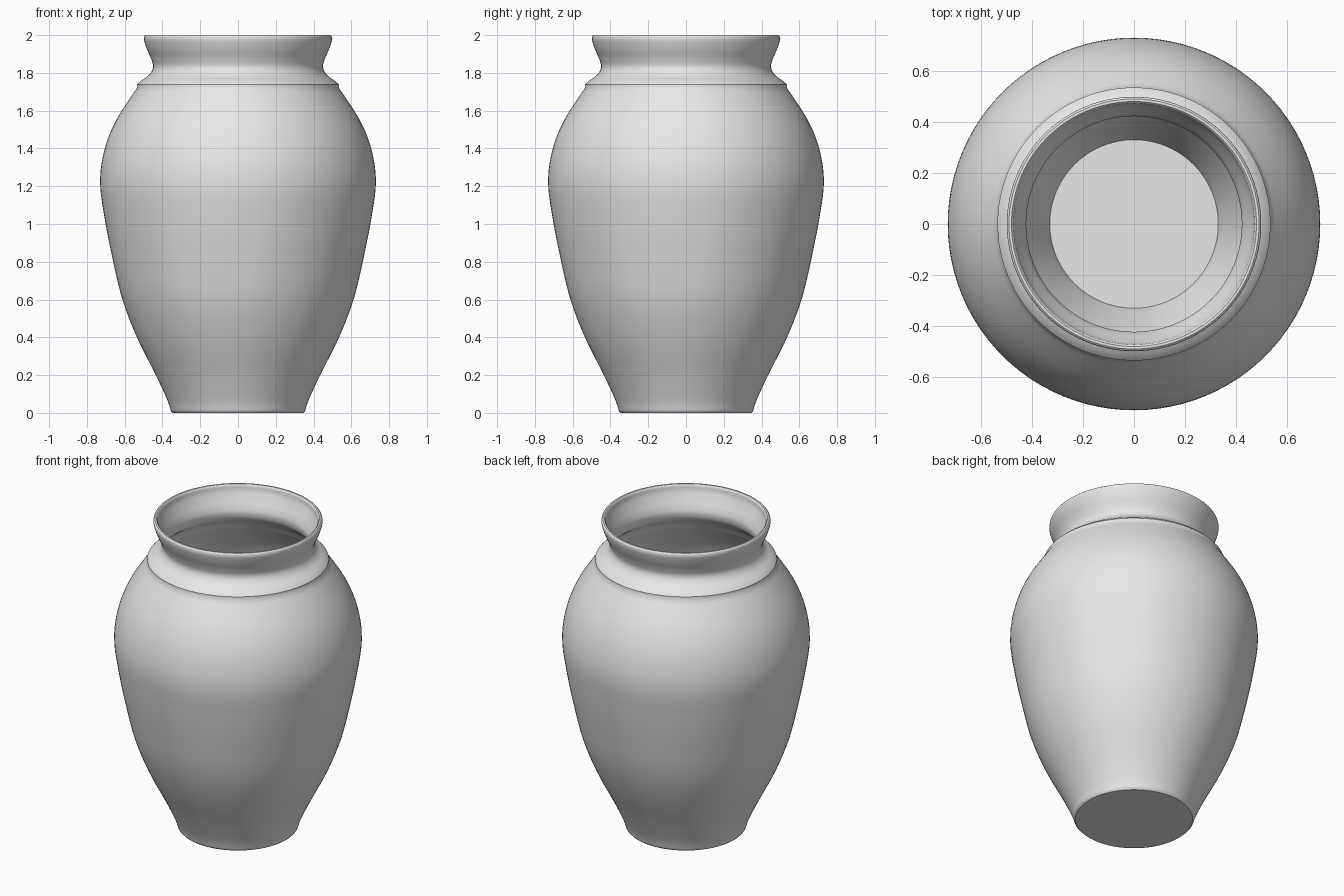
import bpy, math

if "Cube" in bpy.data.objects:
    bpy.data.objects.remove(bpy.data.objects["Cube"], do_unlink=True)

SIDES = 96


def smooth_curve(points, steps=5):
    """Catmull-Rom interpolation through (radius, height) points."""
    pts = [points[0]] + points + [points[-1]]
    out = []
    for a, b, c, d in zip(pts, pts[1:], pts[2:], pts[3:]):
        for s in range(steps):
            t = s / steps
            out.append(tuple(0.5 * (2 * q + (r - p) * t + (2 * p - 5 * q + 4 * r - s4) * t * t
                                    + (3 * q - p - 3 * r + s4) * t ** 3)
                             for p, q, r, s4 in zip(a, b, c, d)))
    return out + [points[-1]]


def lathe(name, profile, material):
    """Spin a profile around z, closing both ends with a disc."""
    verts, faces = [], []
    for r, z in profile:
        for i in range(SIDES):
            a = 2 * math.pi * i / SIDES
            verts.append((r * math.cos(a), r * math.sin(a), z))
    for k in range(len(profile) - 1):
        for i in range(SIDES):
            j = (i + 1) % SIDES
            low, high = k * SIDES, (k + 1) * SIDES
            faces.append((low + i, low + j, high + j, high + i))
    last = (len(profile) - 1) * SIDES
    faces.append(tuple(reversed(range(SIDES))))
    faces.append(tuple(range(last, last + SIDES)))
    mesh = bpy.data.meshes.new(name)
    mesh.from_pydata(verts, [], faces)
    mesh.materials.append(material)
    obj = bpy.data.objects.new(name, mesh)
    bpy.context.collection.objects.link(obj)
    bpy.ops.object.select_all(action="DESELECT")
    obj.select_set(True)
    bpy.context.view_layer.objects.active = obj
    bpy.ops.object.shade_smooth_by_angle(angle=math.radians(35))
    return obj


clay = bpy.data.materials.new("grey_clay")
clay.use_nodes = True
clay.diffuse_color = (0.8, 0.8, 0.8, 1)
clay.node_tree.nodes["Principled BSDF"].inputs["Base Color"].default_value = (0.8, 0.8, 0.8, 1)

# Outer body from foot to shoulder
body = smooth_curve([(0.355, 0.01), (0.375, 0.07), (0.435, 0.2), (0.535, 0.4), (0.612, 0.6),
                     (0.665, 0.82), (0.706, 1.03), (0.73, 1.22), (0.708, 1.39),
                     (0.645, 1.55), (0.535, 1.72)])
# Shoulder ledge, neck and flared outer rim
neck = smooth_curve([(0.535, 1.738), (0.515, 1.757), (0.47, 1.79), (0.45, 1.83),
                     (0.46, 1.875), (0.482, 1.925), (0.497, 1.97), (0.497, 1.992), (0.49, 2.0)])
# Inside of the rim and throat
throat = smooth_curve([(0.48, 2.0), (0.473, 1.99), (0.468, 1.96), (0.452, 1.92),
                       (0.43, 1.87), (0.423, 1.83), (0.44, 1.785), (0.5, 1.735)])
# Inner wall down to the floor
inside = smooth_curve([(0.515, 1.7), (0.615, 1.55), (0.678, 1.39), (0.7, 1.22), (0.676, 1.03),
                       (0.635, 0.82), (0.582, 0.6), (0.505, 0.4), (0.405, 0.2),
                       (0.345, 0.07), (0.33, 0.03)])

lathe("vase", [(0.345, 0.0)] + body + neck + throat + inside, clay)
